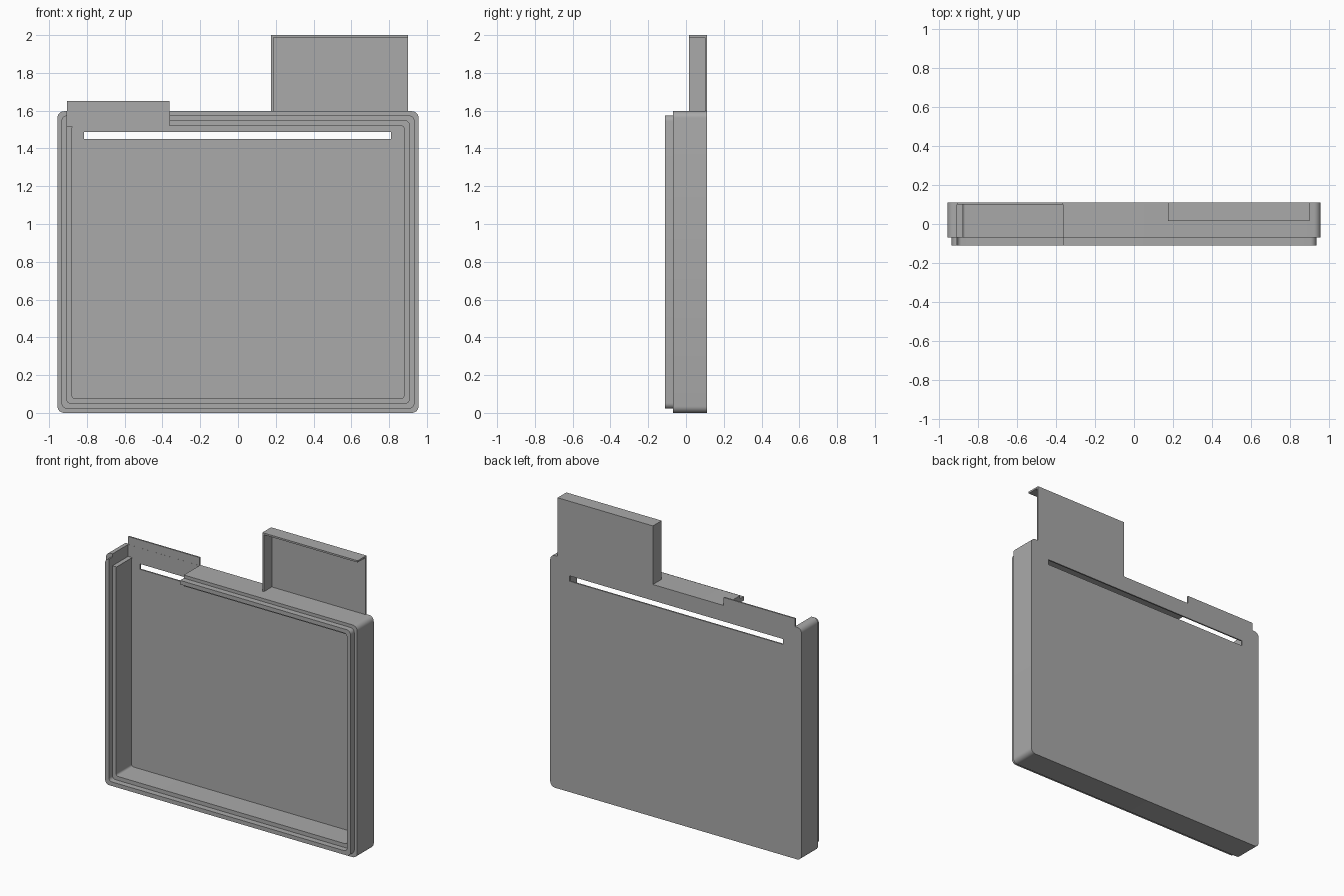
import bpy, bmesh, math
from mathutils import Vector

old = bpy.data.objects.get("Cube")
if old:
    bpy.data.objects.remove(old)

W, H = 0.956, 1.597          # half width and height of the tray
FRONT, RIM, FLOOR, BACK = -0.11, -0.07, 0.1, 0.11

grey = bpy.data.materials.new("plain grey")
grey.use_nodes = True
grey.diffuse_color = (0.4, 0.4, 0.4, 1)
grey.node_tree.nodes["Principled BSDF"].inputs["Base Color"].default_value = (0.4, 0.4, 0.4, 1)


def finish(name, bm):
    bmesh.ops.recalc_face_normals(bm, faces=bm.faces)
    mesh = bpy.data.meshes.new(name)
    bm.to_mesh(mesh)
    bm.free()
    mesh.materials.append(grey)
    ob = bpy.data.objects.new(name, mesh)
    bpy.context.collection.objects.link(ob)
    return ob


def box(name, x0, x1, y0, y1, z0, z1):
    bm = bmesh.new()
    bmesh.ops.create_cube(bm, size=1)
    for v in bm.verts:
        v.co = Vector(((x0 + x1) / 2 + v.co.x * (x1 - x0),
                       (y0 + y1) / 2 + v.co.y * (y1 - y0),
                       (z0 + z1) / 2 + v.co.z * (z1 - z0)))
    return finish(name, bm)


def rounded_loop(bm, y, inset, radius, steps=6):
    """Rounded rectangle in the xz plane, inset from the tray outline."""
    hw, hh = W - inset - radius, H / 2 - inset - radius
    verts = []
    for q, (sx, sz) in enumerate(((1, 1), (-1, 1), (-1, -1), (1, -1))):
        for i in range(steps + 1):
            a = math.pi / 2 * (q + i / steps)
            verts.append(bm.verts.new((sx * hw + radius * math.cos(a), y,
                                       H / 2 + sz * hh + radius * math.sin(a))))
    return verts


# Tray: outer wall, raised lip, inner ledge and cavity as stacked outlines
bm = bmesh.new()
loops = [rounded_loop(bm, *spec) for spec in (
    (BACK, 0, 0.035), (RIM, 0, 0.035), (RIM, 0.022, 0.03), (FRONT, 0.022, 0.03),
    (FRONT, 0.05, 0.022), (RIM, 0.05, 0.022), (RIM, 0.077, 0.015), (FLOOR, 0.077, 0.015))]
for a, b in zip(loops, loops[1:]):
    for i in range(len(a)):
        j = (i + 1) % len(a)
        bm.faces.new((a[i], a[j], b[j], b[i]))
bm.faces.new(loops[0])
bm.faces.new(loops[-1])
tray = finish("tray", bm)

# Opening in the top wall and long slot through the back panel
cutters = [box("opening_cutter", -0.906, -0.363, -0.2, FLOOR - 0.0005, 1.515, 1.8),
           box("slot_cutter", -0.815, 0.81, 0.05, 0.2, 1.45, 1.487)]
bpy.context.view_layer.objects.active = tray
for cutter in cutters:
    cutter.hide_render = True
    mod = tray.modifiers.new("cut", "BOOLEAN")
    mod.operation = "DIFFERENCE"
    mod.solver = "EXACT"
    mod.object = cutter
    bpy.ops.object.modifier_apply(modifier=mod.name)
    bpy.data.objects.remove(cutter)

bpy.ops.object.select_all(action="DESELECT")
tray.select_set(True)
bpy.ops.object.shade_smooth_by_angle(angle=math.radians(30))

# Low tab behind the opening
box("back_tab", -0.906, -0.363, FLOOR, BACK, H, 1.652)

# Tall flap: back sheet, one side wall and a top wall
box("flap_sheet", 0.175, 0.9, FLOOR, BACK, H, 2)
box("flap_side", 0.175, 0.187, 0.015, FLOOR, H, 2)
box("flap_top", 0.187, 0.9, 0.015, FLOOR, 1.988, 2)
